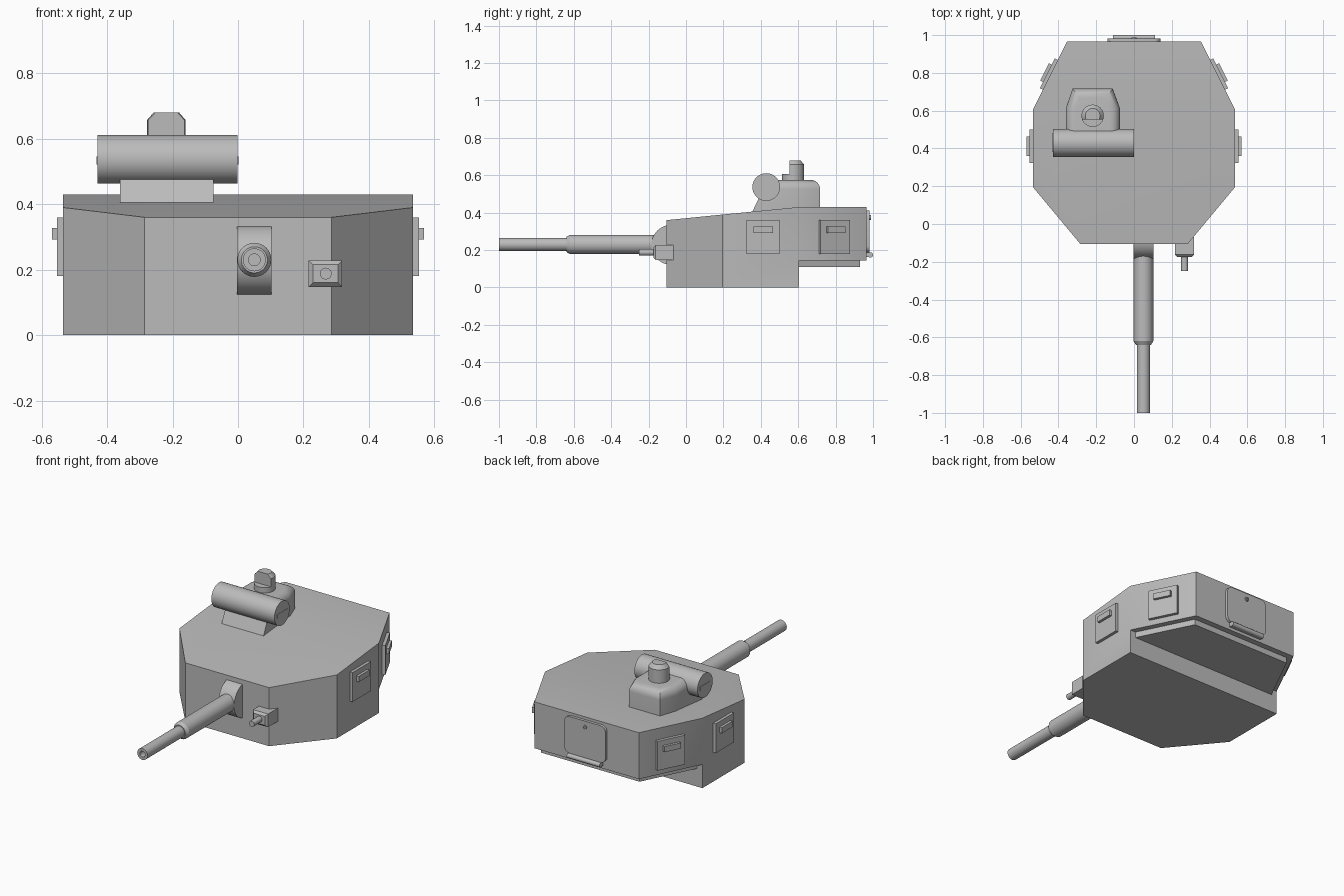
import bpy, bmesh, math
from mathutils import Matrix, Vector

if "Cube" in bpy.data.objects:
    bpy.data.objects.remove(bpy.data.objects["Cube"])

grey = bpy.data.materials.new("armour_grey")
grey.use_nodes = True
grey.diffuse_color = (0.5, 0.5, 0.5, 1)
grey.node_tree.nodes["Principled BSDF"].inputs["Base Color"].default_value = (0.5, 0.5, 0.5, 1)


def finish(name, bm):
    """Turn a bmesh into a named, shaded object."""
    bmesh.ops.recalc_face_normals(bm, faces=bm.faces)
    mesh = bpy.data.meshes.new(name)
    bm.to_mesh(mesh)
    bm.free()
    mesh.materials.append(grey)
    ob = bpy.data.objects.new(name, mesh)
    bpy.context.collection.objects.link(ob)
    bpy.ops.object.select_all(action='DESELECT')
    ob.select_set(True)
    bpy.context.view_layer.objects.active = ob
    bpy.ops.object.shade_smooth_by_angle(angle=math.radians(30))


def bevel(bm, test, width, segments=1):
    edges = [e for e in bm.edges if test(*[v.co for v in e.verts])]
    bmesh.ops.bevel(bm, geom=edges, offset=width, segments=segments,
                    profile=0.5, affect='EDGES', clamp_overlap=True)


def box_mesh(low, high):
    low, high = Vector(low), Vector(high)
    bm = bmesh.new()
    bmesh.ops.create_cube(bm, size=1, matrix=Matrix.Translation((low + high) / 2)
                          @ Matrix.Diagonal(high - low).to_4x4())
    return bm


def prism_mesh(outline, bottom, top):
    bm = bmesh.new()
    face = bm.faces.new([bm.verts.new((x, y, bottom)) for x, y in outline])
    new = bmesh.ops.extrude_face_region(bm, geom=[face])["geom"]
    for v in new:
        if isinstance(v, bmesh.types.BMVert):
            v.co.z = top
    return bm


def lathe(name, profile, centre, axis, steps=32, front_cut=None):
    """Spin (radius, distance) points about an axis, optionally sliced flat at the front."""
    bm = bmesh.new()
    verts = [bm.verts.new((r, 0, d)) for r, d in profile]
    edges = [bm.edges.new(pair) for pair in zip(verts, verts[1:])]
    bmesh.ops.spin(bm, geom=verts + edges, cent=(0, 0, 0), axis=(0, 0, 1),
                   angle=math.tau, steps=steps)
    bmesh.ops.remove_doubles(bm, verts=bm.verts, dist=0.0001)
    if front_cut is not None:
        bmesh.ops.bisect_plane(bm, geom=bm.verts[:] + bm.edges[:] + bm.faces[:],
                               plane_co=(0, front_cut, 0), plane_no=(0, -1, 0),
                               clear_outer=True)
        bmesh.ops.holes_fill(bm, edges=[e for e in bm.edges if e.is_boundary])
    turn = Vector((0, 0, 1)).rotation_difference(Vector(axis)).to_matrix().to_4x4()
    bm.transform(Matrix.Translation(centre) @ turn)
    finish(name, bm)


# Turret shell: sloped front roof, flat rear roof and raised rear floor
STEP, FLOOR = 0.605, 0.145
half = [(0.285, -0.105), (0.535, 0.195), (0.535, STEP), (0.355, 0.965)]
outline = half + [(-x, y) for x, y in reversed(half)]
bm = bmesh.new()
top = [bm.verts.new((x, y, min(0.43, 0.36 + 0.1 * (y + 0.105)))) for x, y in outline]
low = [bm.verts.new((x, y, 0)) for x, y in outline if y <= STEP]
mid = [bm.verts.new((x, y, FLOOR)) for x, y in outline if y >= STEP]
rear_top = top[2:6]
for face in (top[:3] + top[5:], rear_top, low, mid,
             [low[2], low[3], mid[3], mid[0]],
             [top[7], top[0], low[0], low[5]],
             [top[0], top[1], low[1], low[0]],
             [top[1], top[2], mid[0], low[2], low[1]],
             [top[6], top[7], low[5], low[4]],
             [top[5], top[6], low[4], low[3], mid[3]]):
    bm.faces.new(face)
for i in range(3):
    bm.faces.new([rear_top[i], rear_top[i + 1], mid[i + 1], mid[i]])
finish("turret_shell", bm)

# Tray under the rear overhang
finish("rear_floor_tray", prism_mesh(
    [(0.5, 0.6), (0.335, 0.93), (-0.335, 0.93), (-0.5, 0.6)], 0.11, 0.15))

# Gun mantlet and stepped hollow barrel
lathe("gun_mantlet", [(0, 0), (0.107, 0), (0.107, 0.106), (0, 0.106)],
      (-0.003, -0.078, 0.228), (1, 0, 0), 48)
lathe("gun_barrel", [(0, 0.1), (0.052, 0.1), (0.052, 0.62), (0.04, 0.64), (0.035, 0.64),
                     (0.035, 1), (0.018, 1), (0.018, 0.93), (0, 0.93)],
      (0.05, 0, 0.23), (0, -1, 0))

# Secondary gun in its chamfered housing
bm = box_mesh((0.216, -0.175, 0.147), (0.318, -0.068, 0.228))
bevel(bm, lambda a, b: a.y < -0.17 and b.y < -0.17, 0.013)
finish("small_gun_housing", bm)
lathe("small_gun_barrel", [(0, 0), (0.018, 0), (0.018, 0.09), (0, 0.09)],
      (0.268, -0.16, 0.188), (0, -1, 0), 20)

# Vision port plates with raised visors on the side and rear quarter walls
quarter = math.atan2(0.18, 0.36)
for side, label in ((1, "left"), (-1, "right")):
    for spot, centre, angle in (("side", (0.535, 0.412), 0),
                                ("quarter", (0.443, 0.79), quarter)):
        place = (Matrix.Diagonal((side, 1, 1, 1))
                 @ Matrix.Translation((*centre, 0)) @ Matrix.Rotation(angle, 4, 'Z'))
        for part, lo, hi in (("port_plate", (-0.01, -0.088, 0.18), (0.018, 0.088, 0.36)),
                             ("port_visor", (0.01, -0.052, 0.292), (0.034, 0.052, 0.327))):
            bm = box_mesh(lo, hi)
            bm.transform(place)
            finish(f"{label}_{spot}_{part}", bm)

# Rear hatch with rounded corners, hinge bar and lock
bm = box_mesh((-0.14, 0.95, 0.187), (0.14, 0.982, 0.413))
bevel(bm, lambda a, b: abs(a.y - b.y) > 0.01, 0.035, 5)
finish("rear_hatch", bm)
lathe("rear_hatch_hinge", [(0, -0.112), (0.014, -0.112), (0.014, 0.112), (0, 0.112)],
      (0, 0.986, 0.174), (1, 0, 0), 20)
finish("rear_hinge_leaf", box_mesh((-0.112, 0.95, 0.163), (0.112, 0.986, 0.187)))
lathe("rear_hatch_lock", [(0, 0), (0.013, 0), (0.013, 0.012), (0.007, 0.012),
                          (0.007, 0.004), (0, 0.004)], (0, 0.976, 0.375), (0, 1, 0), 16)

# Sight pedestal: slanted front, rounded crown
bm = prism_mesh([(-0.36, 0.343), (-0.075, 0.343), (-0.075, 0.615), (-0.113, 0.717),
                 (-0.325, 0.717), (-0.36, 0.615)], 0.38, 0.575)
for v in bm.verts:
    if v.co.z > 0.5 and v.co.y < 0.4:
        v.co.y = 0.435
bevel(bm, lambda a, b: min(a.z, b.z) > 0.5 and max(a.y, b.y) > 0.5, 0.05, 6)
finish("sight_pedestal", bm)

# Crosswise sight drum with a slot plate on each end
lathe("sight_drum", [(0, -0.43), (0.074, -0.43), (0.074, -0.001), (0, -0.001)],
      (0, 0.429, 0.537), (1, 0, 0), 48)
for label, x in (("left", -0.002), ("right", -0.43)):
    finish(f"{label}_drum_slot", box_mesh((x - 0.003, 0.38, 0.522), (x + 0.003, 0.478, 0.546)))

# Periscope: round base with a half-round chamfered head
PERISCOPE = (-0.219, 0.573, 0.565)
lathe("periscope_base", [(0, 0), (0.059, 0), (0.059, 0.043), (0, 0.043)], PERISCOPE, (0, 0, 1))
lathe("periscope_head", [(0, 0), (0.059, 0), (0.059, 0.092), (0.039, 0.115), (0, 0.115)],
      PERISCOPE, (0, 0, 1), front_cut=-0.02)
